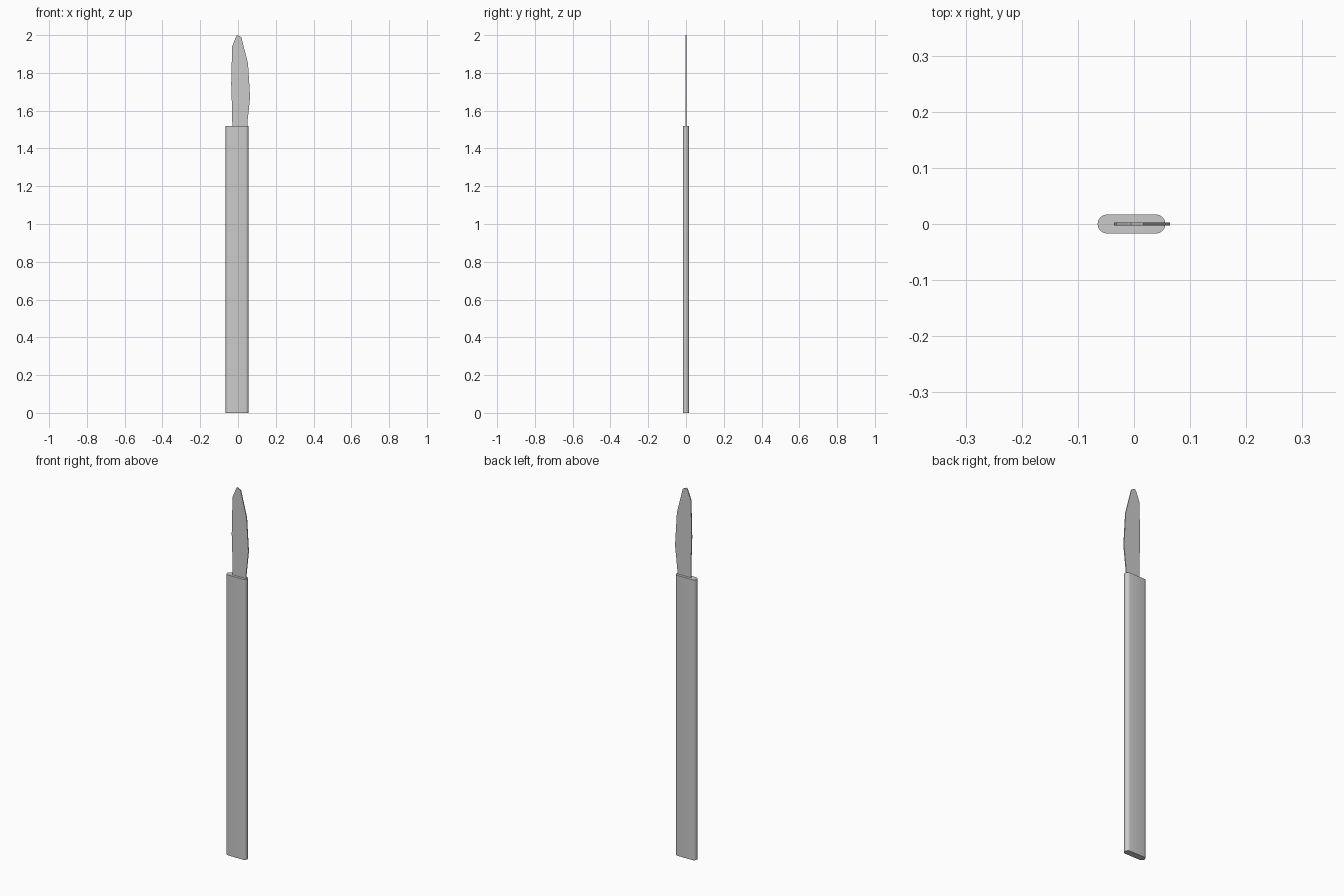
import bpy, bmesh, math

if "Cube" in bpy.data.objects:
    bpy.data.objects.remove(bpy.data.objects["Cube"])


def extrude(name, points, vec, start, smooth=False):
    """Prism from a closed outline, extruded along vec."""
    bm = bmesh.new()
    face = bm.faces.new([bm.verts.new(start(a, b)) for a, b in points])
    new = bmesh.ops.extrude_face_region(bm, geom=[face], use_keep_orig=True)
    verts = [g for g in new["geom"] if isinstance(g, bmesh.types.BMVert)]
    bmesh.ops.translate(bm, verts=verts, vec=vec)
    bmesh.ops.recalc_face_normals(bm, faces=bm.faces[:])
    mesh = bpy.data.meshes.new(name)
    bm.to_mesh(mesh)
    bm.free()
    obj = bpy.data.objects.new(name, mesh)
    bpy.context.collection.objects.link(obj)
    if smooth:
        bpy.context.view_layer.objects.active = obj
        obj.select_set(True)
        bpy.ops.object.shade_smooth_by_angle(angle=math.radians(35))
        obj.select_set(False)
    return obj


# Handle: flat bar with fully rounded narrow edges
R, LEFT, RIGHT, TOP, SEG = 0.017, -0.065, 0.056, 1.52, 8
outline = []
for cx, a0 in ((RIGHT - R, -90), (LEFT + R, 90)):
    for i in range(SEG + 1):
        a = math.radians(a0 + 180 * i / SEG)
        outline.append((cx + R * math.cos(a), R * math.sin(a)))
extrude("handle", outline, (0, 0, TOP), lambda x, y: (x, y, 0), smooth=True)

# Blade: thin flat plate, its tang seated slightly in the handle
T = 0.0025
blade = [(-0.030, 1.50), (0.050, 1.50), (0.050, 1.54), (0.064, 1.67),
         (0.053, 1.85), (0.017, 1.99), (-0.005, 2.0), (-0.011, 1.99),
         (-0.031, 1.94), (-0.036, 1.74), (-0.031, 1.59)]
extrude("blade", blade, (0, 2 * T, 0), lambda x, z: (x, -T, z))
